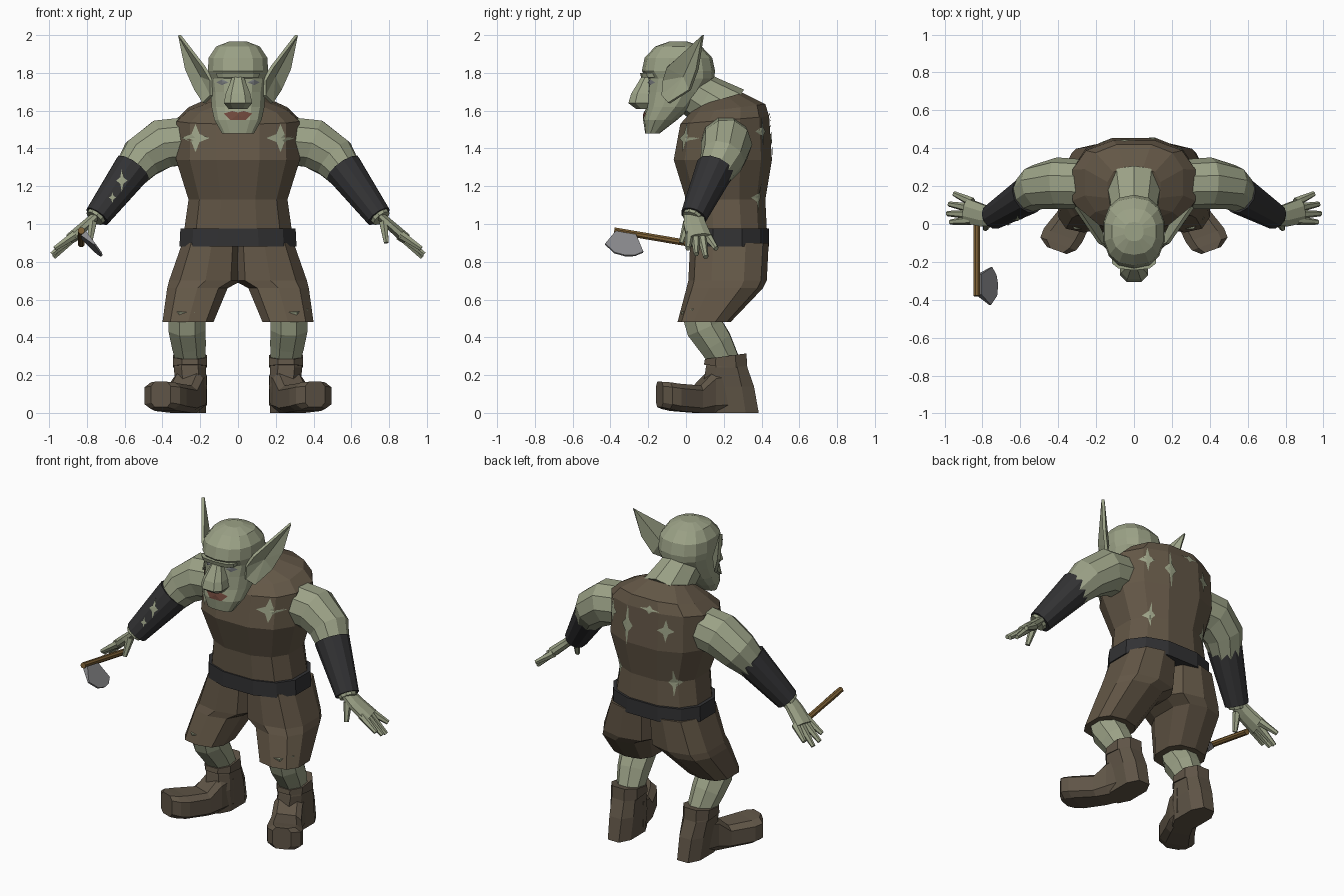
import bpy, bmesh, math
from mathutils import Vector
from mathutils.bvhtree import BVHTree

if "Cube" in bpy.data.objects:
    bpy.data.objects.remove(bpy.data.objects["Cube"])


def material(name, r, g, b):
    m = bpy.data.materials.new(name)
    m.diffuse_color = (r, g, b, 1)
    m.use_nodes = True
    m.node_tree.nodes["Principled BSDF"].inputs["Base Color"].default_value = m.diffuse_color
    return m


SKIN = material("sage skin", 0.33, 0.36, 0.24)
CLOTH = material("brown cloth", 0.125, 0.095, 0.062)
LEATHER = material("boot leather", 0.115, 0.09, 0.062)
DARK = material("dark leather", 0.032, 0.032, 0.034)
STEEL = material("grey steel", 0.25, 0.25, 0.26)
WOOD = material("handle wood", 0.2, 0.115, 0.035)
LIPS = material("dull red lips", 0.16, 0.065, 0.045)
EYE = material("eye grey", 0.17, 0.18, 0.19)


def mesh(name, verts, faces, mat, thick=0):
    me = bpy.data.meshes.new(name)
    me.from_pydata([tuple(v) for v in verts], [], faces)
    bm = bmesh.new()
    bm.from_mesh(me)
    bmesh.ops.recalc_face_normals(bm, faces=bm.faces)
    bm.to_mesh(me)
    bm.free()
    me.materials.append(mat)
    ob = bpy.data.objects.new(name, me)
    bpy.context.collection.objects.link(ob)
    if thick:
        mod = ob.modifiers.new("thickness", "SOLIDIFY")
        mod.thickness = thick
        mod.offset = 0
    return BVHTree.FromPolygons([Vector(v) for v in verts], faces)


def section(c, u, v, n, p=1.0):
    """Squarish n-gon around c spanned by half axes u and v."""
    pts = []
    for i in range(n):
        a = 2 * math.pi * (i + 0.5) / n
        f = [math.copysign(abs(k / math.cos(math.pi / n)) ** p, k)
             for k in (math.cos(a), math.sin(a))]
        pts.append(Vector(c) + Vector(u) * f[0] + Vector(v) * f[1])
    return pts


def loft(name, rings, mat):
    n = len(rings[0])
    faces = [tuple(range(n)), tuple(range((len(rings) - 1) * n, len(rings) * n))]
    for r in range(len(rings) - 1):
        for i in range(n):
            j = (i + 1) % n
            faces.append((r * n + i, r * n + j, r * n + n + j, r * n + n + i))
    return mesh(name, [v for r in rings for v in r], faces, mat)


def stack(name, levels, mat, n=12, p=0.8, side=1):
    """Horizontal sections: z, x0, x1, y0, y1, rise from front to back."""
    rings = []
    for z, x0, x1, y0, y1, *t in levels:
        rings.append(section((side * (x0 + x1) / 2, (y0 + y1) / 2, z),
                             ((x1 - x0) / 2, 0, 0),
                             (0, (y1 - y0) / 2, t[0] / 2 if t else 0), n, p))
    return loft(name, rings, mat)


def tube(name, path, mat, n=8, side=1, flat=1.0):
    """Round sections along a path of x, y, z, radius."""
    pts = [Vector((side * x, y, z)) for x, y, z, r in path]
    rings = []
    for i, c in enumerate(pts):
        t = (pts[min(i + 1, len(pts) - 1)] - pts[max(i - 1, 0)]).normalized()
        u = t.cross(Vector((0, 1, 0)) if abs(t.y) < 0.9 else Vector((1, 0, 0))).normalized()
        r = path[i][3]
        rings.append(section(c, u * r * flat, t.cross(u) * r, n))
    return loft(name, rings, mat)


def patch(name, tree, pts, mat, facing=-1):
    """Thin plate of x,z points dropped onto a surface from the front or back."""
    n = len(pts)
    cen = (sum(p[0] for p in pts) / n, sum(p[1] for p in pts) / n)
    mids = [((p[0] + cen[0]) / 2, (p[1] + cen[1]) / 2) for p in pts]
    verts = []
    for x, z in list(pts) + mids + [cen]:
        hit = tree.ray_cast(Vector((x, 2 * facing, z)), Vector((0, -facing, 0)))[0]
        if hit is None:
            return
        verts.append(hit + Vector((0, 0.006 * facing, 0)))
    faces = []
    for i in range(n):
        j = (i + 1) % n
        faces += [(i, j, n + j, n + i), (n + i, n + j, 2 * n)]
    mesh(name, verts, faces, mat)


def tear(x, z, w, h, spikes=4):
    """Jagged star outline for torn cloth."""
    return [(x + w * k * math.cos(a), z + h * k * math.sin(a))
            for i in range(spikes * 2)
            for a, k in [(math.pi * i / spikes, 0.4 if i % 2 else 1)]]


# Tunic, belt
tunic = stack("tunic", [(0.93, -.29, .29, .01, .43), (1.13, -.262, .262, 0, .42),
                        (1.34, -.328, .328, -.065, .455), (1.55, -.325, .325, -.03, .44, .04),
                        (1.61, -.26, .26, .02, .42, .05), (1.66, -.14, .14, .06, .30, .07)], CLOTH)
stack("belt", [(.88, -.31, .31, 0, .44), (.975, -.305, .305, 0, .44)], DARK)

# Head and neck
tube("neck", [(0, .22, 1.58, .15), (0, .1, 1.66, .125), (0, -.03, 1.74, .11)], SKIN, 10)
head = stack("head", [(1.48, -.085, .085, -.215, -.14), (1.55, -.125, .125, -.225, -.05),
                      (1.62, -.14, .14, -.21, .03), (1.70, -.145, .145, -.205, .10),
                      (1.77, -.155, .155, -.2, .145), (1.81, -.16, .16, -.23, .15),
                      (1.88, -.155, .155, -.215, .135), (1.94, -.115, .115, -.16, .08),
                      (1.965, -.05, .05, -.09, .01)], SKIN, 14, .85)
stack("nose", [(1.61, -.05, .05, -.265, -.15), (1.64, -.075, .075, -.305, -.15),
               (1.69, -.065, .065, -.29, -.15), (1.78, -.03, .03, -.235, -.15)], SKIN, 8, .7)
stack("brow", [(1.775, -.11, .11, -.235, -.12), (1.80, -.115, .115, -.242, -.12)], SKIN, 10, .7)
patch("lips", head, [(-.075, 1.585), (-.03, 1.598), (0, 1.59), (.03, 1.598), (.075, 1.585),
                     (.04, 1.55), (-.04, 1.55)], LIPS)

# Axe
tube("axe_handle", [(-.83, .03, .895, .017), (-.83, -.38, .965, .017)], WOOD, 8)
h0, along, down = Vector((-.825, -.32, .95)), Vector((0, -.985, .17)), Vector((.66, 0, -.75))
across = along.cross(down).normalized()
outline = [(-.055, .01), (-.095, .11), (-.05, .145), (.0, .158), (.06, .15), (.11, .10), (.055, .01)]
blade = [h0 + along * a + down * d + across * s * (.018 if d < .05 else .005)
         for s in (-1, 1) for a, d in outline]
k = len(outline)
mesh("axe_blade", blade, [tuple(range(k)), tuple(range(k, 2 * k))] +
     [(i, (i + 1) % k, k + (i + 1) % k, k + i) for i in range(k)], STEEL)

bracers = {}
for s, tag in ((1, "left"), (-1, "right")):
    # Eyes and ears
    patch(tag + "_eye", head, [(s * .05, 1.75), (s * .085, 1.765), (s * .115, 1.75), (s * .085, 1.735)], EYE)
    ear = [(.31, .09, 2.0), (.18, -.10, 1.83), (.14, -.12, 1.76), (.14, -.125, 1.68), (.18, -.09, 1.64),
           (.225, .02, 1.71), (.275, .06, 1.82), (.19, -.01, 1.78)]
    mesh(tag + "_ear", [(s * x, y, z) for x, y, z in ear],
         [(i, (i + 1) % 7, 7) for i in range(7)], SKIN, .018)

    # Arm and bracer
    tube(tag + "_arm", [(.27, .21, 1.44, .125), (.40, .215, 1.425, .13), (.51, .195, 1.35, .115),
                        (.585, .14, 1.25, .085), (.76, .03, 1.03, .05)], SKIN, 10, s)
    bracers[tag] = tube(tag + "_bracer", [(.557, .155, 1.295, .1), (.745, .04, 1.04, .068)], DARK, 12, s)

    # Hand
    tube(tag + "_palm", [(.745, .04, 1.05, .05), (.80, .045, 1.0, .058), (.885, .07, .925, .065)],
         SKIN, 8, s, .45)
    for i, (k0, tip) in enumerate([((.86, .02, .945), (.97, .01, .87)), ((.87, .05, .935), (.985, .055, .84)),
                                   ((.87, .085, .93), (.975, .105, .825)), ((.855, .115, .935), (.95, .16, .87)),
                                   ((.77, .01, 1.01), (.785, -.025, .9))]):
        tube(f"{tag}_finger_{i}", [k0 + (.022,), tip + (.012,)], SKIN, 6, s)

    # Shorts leg and calf
    stack(tag + "_shorts_leg", [(.48, .13, .40, -.04, .23), (.66, .055, .375, .01, .40),
                                (.70, -.02, .365, .02, .42), (.90, -.02, .295, .03, .43)],
          CLOTH, 10, .75, s)
    tube(tag + "_calf", [(.27, .07, .56, .1), (.27, .10, .45, .098), (.262, .155, .37, .09),
                         (.25, .21, .27, .075)], SKIN, 8, s)

    # Boot
    stack(tag + "_boot_shaft", [(0, .17, .32, .1, .385), (.14, .165, .33, .09, .36),
                                (.24, .17, .34, .105, .325), (.29, .175, .335, .115, .31)],
          LEATHER, 8, .75, s)
    stack(tag + "_boot_cuff", [(.245, .163, .345, .095, .325, -.02), (.30, .165, .345, .1, .32, .03)],
          LEATHER, 8, .85, s)
    rings = []
    for x, y, hw, z0, z1 in [(.24, .22, .08, 0, .24), (.265, .13, .085, 0, .22), (.30, .06, .09, 0, .145),
                             (.375, -.06, .108, .01, .155), (.40, -.105, .1, .02, .162),
                             (.408, -.14, .055, .03, .165)]:
        rings.append(section((s * x, y, (z0 + z1) / 2), (hw * .94, s * 0.34 * hw * s, 0) if s > 0
                             else (-hw * .94, 0.34 * hw, 0), (0, 0, (z1 - z0) / 2), 8, .5))
    loft(tag + "_boot_foot", rings, LEATHER)

    # Torn holes on chest
    patch(tag + "_chest_tear", tunic, tear(s * .225, 1.455, .075, .075), SKIN)

# Torn holes on back and bracer
for i, (x, z, w, h) in enumerate([(.1, 1.45, .04, .13), (.235, 1.49, .04, .08), (-.16, 1.47, .05, .07),
                                  (-.19, 1.13, .035, .09), (.2, 1.14, .03, .08), (-.05, 1.58, .07, .025)]):
    patch(f"back_tear_{i}", tunic, tear(x, z, w, h), SKIN, 1)
patch("bracer_tear", bracers["right"], tear(-.615, 1.23, .03, .06), SKIN)
patch("bracer_tear_small", bracers["right"], tear(-.665, 1.14, .02, .03), SKIN)
